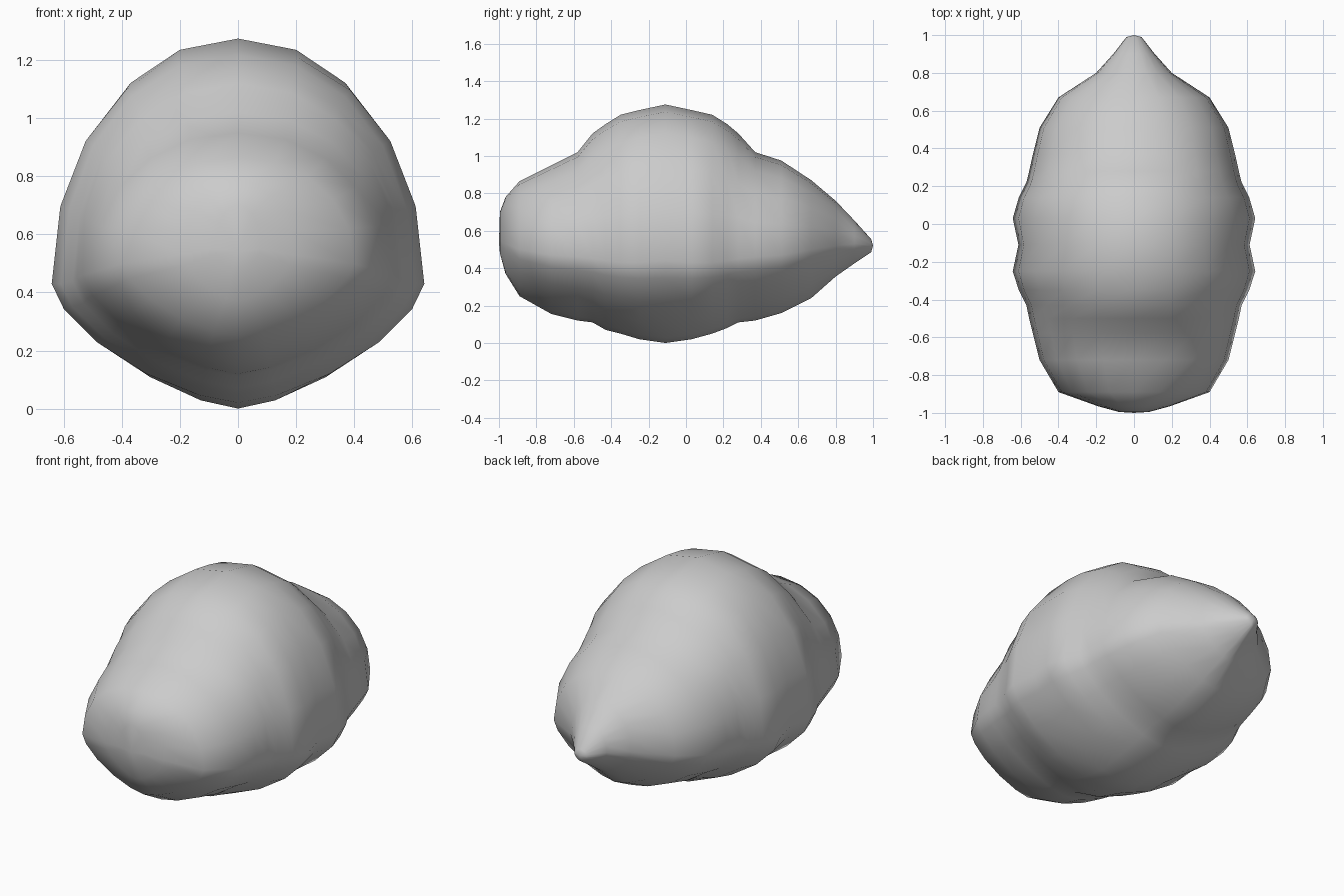
import bpy, bmesh, math

# plain grey body colour
grey = bpy.data.materials.new("stone grey")
grey.diffuse_color = (0.6, 0.6, 0.6, 1)

# cross-sections from blunt front to pointed back: y, half width, widest height, top, bottom
SECTIONS = [
    (-0.995, 0.08, 0.55, 0.70, 0.48), (-0.965, 0.19, 0.53, 0.78, 0.37),
    (-0.89, 0.40, 0.50, 0.865, 0.25), (-0.72, 0.50, 0.47, 0.95, 0.155),
    (-0.58, 0.535, 0.46, 1.02, 0.12), (-0.50, 0.555, 0.45, 1.12, 0.11),
    (-0.43, 0.57, 0.44, 1.17, 0.07), (-0.35, 0.61, 0.43, 1.22, 0.05),
    (-0.25, 0.642, 0.43, 1.245, 0.02), (-0.11, 0.612, 0.44, 1.275, 0.0),
    (0.03, 0.642, 0.43, 1.245, 0.02), (0.14, 0.61, 0.43, 1.22, 0.05),
    (0.22, 0.57, 0.44, 1.17, 0.08), (0.28, 0.555, 0.45, 1.12, 0.11),
    (0.37, 0.535, 0.46, 1.02, 0.12), (0.51, 0.50, 0.47, 0.975, 0.16),
    (0.67, 0.40, 0.50, 0.87, 0.24), (0.80, 0.20, 0.52, 0.76, 0.355),
    (0.90, 0.11, 0.53, 0.655, 0.425), (0.99, 0.04, 0.52, 0.555, 0.485),
]
SIDES = 20


def ring(bm, y, w, mid, top, bottom):
    # round above the widest line, tapering to a soft keel below it
    verts = []
    for i in range(SIDES):
        t = 2 * math.pi * i / SIDES
        s, c = math.sin(t), math.cos(t)
        power = 0.95 if c >= 0 else 1.33
        x = math.copysign(abs(s) ** power, s) * w
        z = mid + (abs(c) ** power * (top - mid) if c >= 0
                   else -abs(c) ** power * (mid - bottom))
        verts.append(bm.verts.new((x, y, z)))
    return verts


# swollen body with a raised middle
bm = bmesh.new()
rings = [ring(bm, *s) for s in SECTIONS]
for a, b in zip(rings, rings[1:]):
    for i in range(SIDES):
        j = (i + 1) % SIDES
        bm.faces.new((a[i], a[j], b[j], b[i]))
for loop, point in ((rings[0], (0, -1, 0.54)), (rings[-1], (0, 1, 0.52))):
    pole = bm.verts.new(point)
    for i in range(SIDES):
        bm.faces.new((loop[i], loop[(i + 1) % SIDES], pole))
bmesh.ops.recalc_face_normals(bm, faces=bm.faces)
for f in bm.faces:
    f.smooth = True
mesh = bpy.data.meshes.new("body")
bm.to_mesh(mesh)
bm.free()
mesh.materials.append(grey)
bpy.context.collection.objects.link(bpy.data.objects.new("body", mesh))
